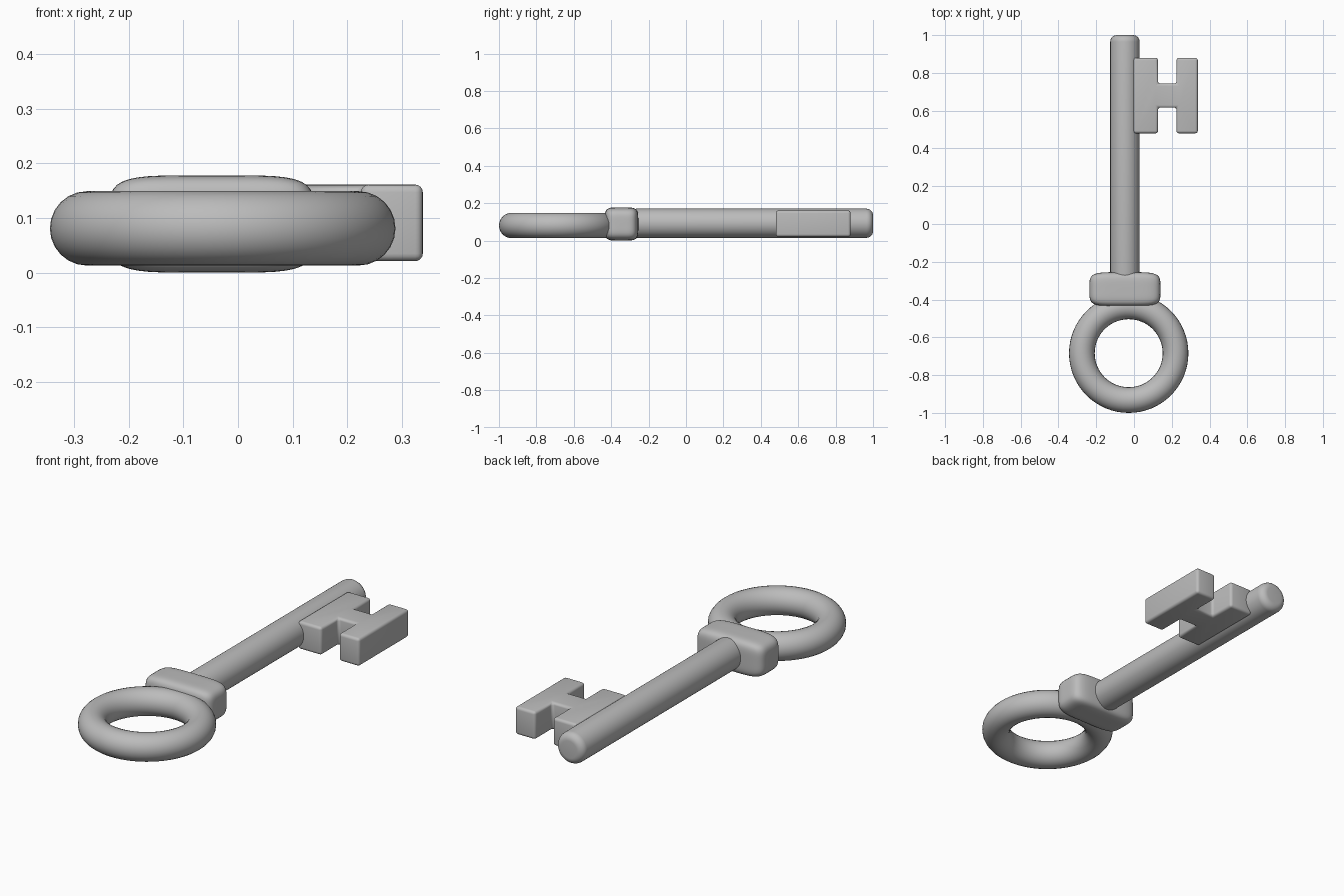
import bpy, bmesh, math
from mathutils import Matrix

cube = bpy.data.objects.get("Cube")
if cube:
    bpy.data.objects.remove(cube, do_unlink=True)

grey = bpy.data.materials.new("plain grey metal")
grey.use_nodes = True
colour = (0.5, 0.5, 0.5, 1)
grey.diffuse_color = colour
grey.node_tree.nodes["Principled BSDF"].inputs["Base Color"].default_value = colour


def add_part(name, bm, location, bevel=0, segments=4):
    """Turn a bmesh into a named, smooth-shaded part."""
    bmesh.ops.recalc_face_normals(bm, faces=bm.faces)
    mesh = bpy.data.meshes.new(name)
    bm.to_mesh(mesh)
    bm.free()
    mesh.materials.append(grey)
    part = bpy.data.objects.new(name, mesh)
    bpy.context.collection.objects.link(part)
    part.location = location
    bpy.ops.object.select_all(action="DESELECT")
    part.select_set(True)
    bpy.context.view_layer.objects.active = part
    if bevel:
        mod = part.modifiers.new("rounded edges", "BEVEL")
        mod.width = bevel
        mod.segments = segments
        mod.limit_method = "ANGLE"
        mod.angle_limit = math.radians(40)
        bpy.ops.object.modifier_apply(modifier=mod.name)
    bpy.ops.object.shade_smooth_by_angle(angle=math.radians(40))
    return part


# Ring handle
bpy.ops.mesh.primitive_torus_add(
    major_radius=0.248, minor_radius=0.068, major_segments=64,
    minor_segments=24, location=(-0.028, -0.684, 0.081))
ring = bpy.context.object
ring.name = "ring_handle"
ring.data.materials.append(grey)
bpy.ops.object.shade_smooth_by_angle(angle=math.radians(40))

# Collar: a cube swollen into a soft-cornered block
SOFT = 5
bm = bmesh.new()
bmesh.ops.create_cube(bm, size=2)
bmesh.ops.subdivide_edges(bm, edges=bm.edges[:], cuts=15, use_grid_fill=True)
for v in bm.verts:
    v.co /= sum(abs(c) ** SOFT for c in v.co) ** (1 / SOFT)
    v.co.x *= 0.188
    v.co.y *= 0.09
    v.co.z *= 0.089
add_part("collar", bm, (-0.048, -0.345, 0.089))

# Shaft: round bar along y with a rounded tip
bm = bmesh.new()
bmesh.ops.create_cone(bm, cap_ends=True, segments=48, radius1=0.078,
                      radius2=0.078, depth=1.3,
                      matrix=Matrix.Rotation(math.pi / 2, 4, "X"))
add_part("shaft", bm, (-0.048, 0.35, 0.093), bevel=0.035, segments=6)

# Bit: H-shaped plate, outlined for one half and mirrored along y
half = [(-0.005, 0.2), (0.127, 0.2), (0.127, 0.063),
        (0.225, 0.063), (0.225, 0.2), (0.338, 0.2)]
outline = half + [(x, -y) for x, y in reversed(half)]
bm = bmesh.new()
face = bm.faces.new([bm.verts.new((x, y, 0)) for x, y in outline])
grown = bmesh.ops.extrude_face_region(bm, geom=[face])["geom"]
bmesh.ops.translate(bm, vec=(0, 0, 0.14),
                    verts=[v for v in grown if isinstance(v, bmesh.types.BMVert)])
add_part("key_bit", bm, (0, 0.68, 0.021), bevel=0.014)
